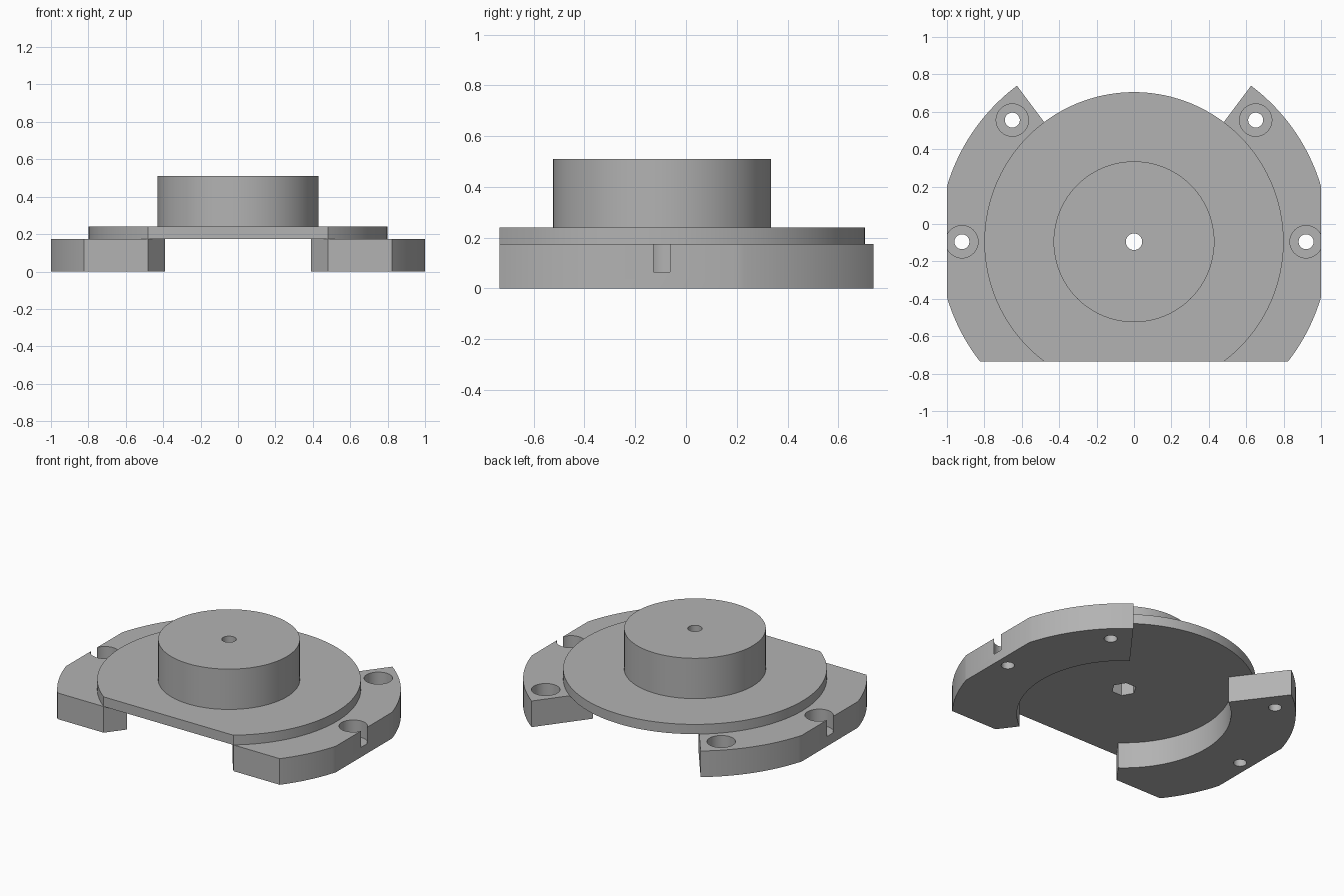
import bpy
import bmesh
from math import sin, cos, asin, acos, pi, radians

default = bpy.data.objects.get("Cube")
if default:
    bpy.data.objects.remove(default, do_unlink=True)

CY = -0.095                    # y of the common axis
R_OUT, R_DISC, R_IN, R_BOSS = 1.043, 0.8, 0.65, 0.43
Z_ARM, Z_DISC, Z_BOSS = 0.175, 0.24, 0.51
FLAT = 0.64                    # distance of the front flat from the axis
CUT = asin(FLAT / R_DISC)      # angle of the radial arm ends

grey = bpy.data.materials.new("plain grey")
grey.use_nodes = True
grey.diffuse_color = (0.45, 0.45, 0.45, 1)
grey.node_tree.nodes["Principled BSDF"].inputs["Base Color"].default_value = (0.45, 0.45, 0.45, 1)


def arc(r, a, b, n=48, x=0, y=CY):
    return [(x + r * cos(a + (b - a) * i / n), y + r * sin(a + (b - a) * i / n))
            for i in range(n + 1)]


def prism(name, outline, z0, z1):
    """Extrude a flat outline from z0 to z1."""
    bm = bmesh.new()
    face = bm.faces.new([bm.verts.new((x, y, z0)) for x, y in outline])
    top = bmesh.ops.extrude_face_region(bm, geom=[face])["geom"]
    bmesh.ops.translate(bm, vec=(0, 0, z1 - z0),
                        verts=[v for v in top if isinstance(v, bmesh.types.BMVert)])
    bmesh.ops.recalc_face_normals(bm, faces=bm.faces)
    mesh = bpy.data.meshes.new(name)
    bm.to_mesh(mesh)
    bm.free()
    mesh.materials.append(grey)
    obj = bpy.data.objects.new(name, mesh)
    bpy.context.collection.objects.link(obj)
    return obj


def cylinder(name, r, z0, z1, x=0, y=CY, n=48):
    return prism(name, arc(r, 0, 2 * pi, n, x, y)[:-1], z0, z1)


def combine(target, other, operation):
    """Apply a boolean and discard the second body."""
    bpy.context.view_layer.objects.active = target
    mod = target.modifiers.new("combine", "BOOLEAN")
    mod.operation = operation
    mod.solver = "EXACT"
    mod.object = other
    bpy.ops.object.modifier_apply(modifier=mod.name)
    bpy.data.objects.remove(other, do_unlink=True)


# Disc with a flat front, and the round boss on it
body = prism("mounting_body", arc(R_DISC, -CUT, pi + CUT, 128), Z_ARM, Z_DISC)
combine(body, cylinder("boss", R_BOSS, Z_ARM + 0.03, Z_BOSS, n=96), "UNION")

# Curved mounting arms, trimmed flat at the sides and the front
side = acos(1 / R_OUT)
arm_outline = (arc(R_OUT, -asin(FLAT / R_OUT), -side, 16)
               + arc(R_OUT, side, CUT, 24)
               + arc(R_IN, CUT, -CUT, 64)
               + [(R_DISC * cos(CUT), CY - FLAT)])
for s in (1, -1):
    arm = prism("arm", [(s * x, y) for x, y in arm_outline], 0, Z_ARM)
    # Counterbored screw holes
    for angle in (0, radians(45)):
        x, y = s * 0.92 * cos(angle), CY + 0.92 * sin(angle)
        combine(arm, cylinder("screw_hole", 0.04, -0.1, 0.3, x, y), "DIFFERENCE")
        combine(arm, cylinder("counterbore", 0.0865, 0.065, 0.3, x, y), "DIFFERENCE")
    combine(body, arm, "UNION")

# Centre bolt hole with a hexagonal nut pocket below
combine(body, cylinder("bolt_hole", 0.044, 0, 0.7), "DIFFERENCE")
combine(body, cylinder("nut_pocket", 0.077, 0, Z_ARM + 0.15, n=6), "DIFFERENCE")

# Smooth curved walls, keep the edges crisp
bpy.ops.object.select_all(action="DESELECT")
body.select_set(True)
bpy.context.view_layer.objects.active = body
bpy.ops.object.shade_smooth_by_angle(angle=radians(30))
